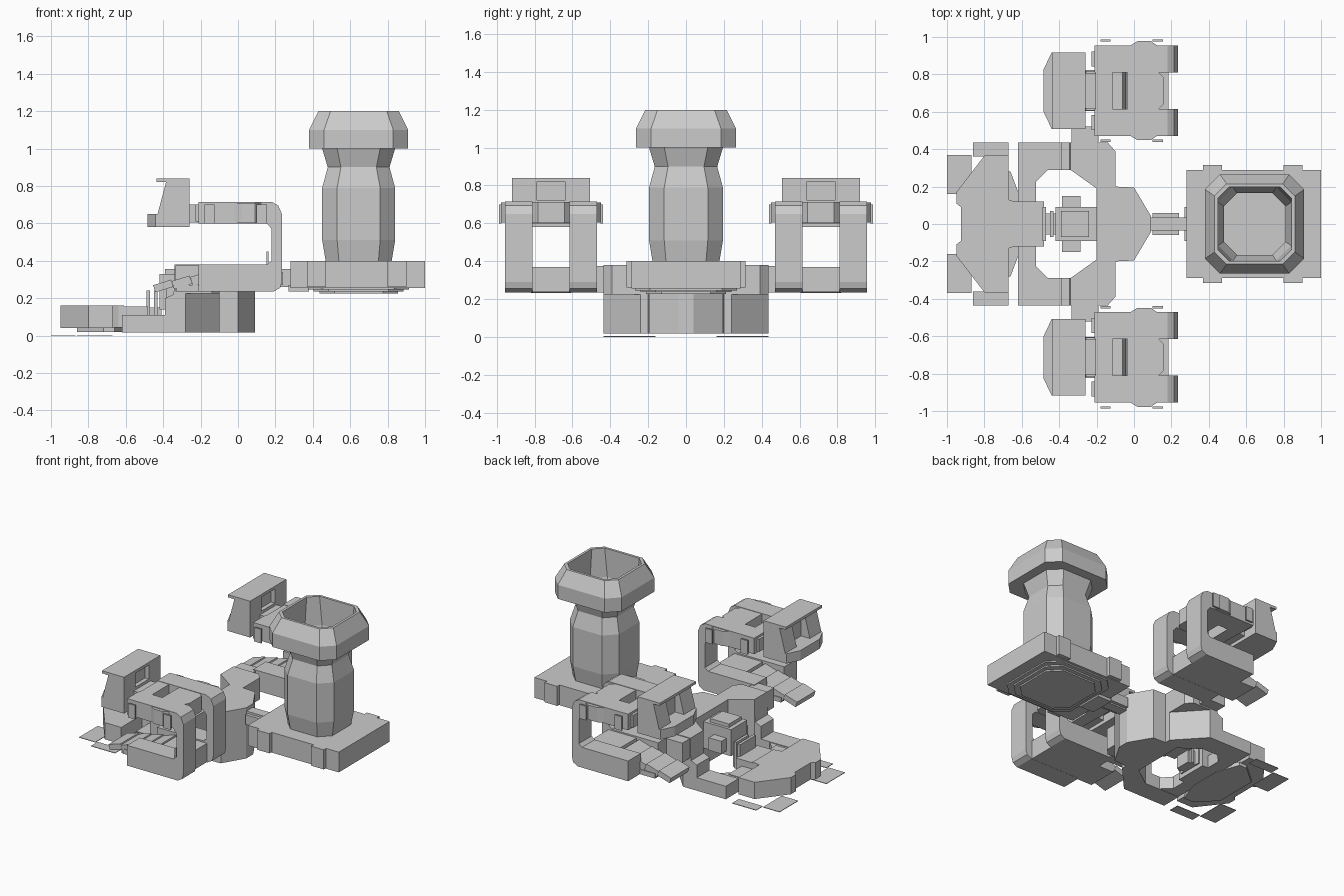
import bpy, bmesh
from mathutils import Matrix

if "Cube" in bpy.data.objects:
    bpy.data.objects.remove(bpy.data.objects["Cube"])


def finish(bm, name):
    bmesh.ops.recalc_face_normals(bm, faces=bm.faces)
    me = bpy.data.meshes.new(name)
    bm.to_mesh(me)
    bm.free()
    ob = bpy.data.objects.new(name, me)
    bpy.context.collection.objects.link(ob)
    return ob


def box(name, x, y, z, tilt=0):
    bm = bmesh.new()
    bmesh.ops.create_cube(bm, size=1)
    mid = [(a + b) / 2 for a, b in (x, y, z)]
    for v in bm.verts:
        v.co = [c * abs(r[1] - r[0]) for c, r in zip(v.co, (x, y, z))]
    m = Matrix.Translation(mid) @ Matrix.Rotation(tilt, 4, 'Y')
    bmesh.ops.transform(bm, matrix=m, verts=bm.verts)
    return finish(bm, name)


def prism(name, pts, lo, hi, axis='z'):
    """Extrude an outline along z, or an x-z profile along y."""
    bm = bmesh.new()
    place = (lambda p, h: (p[0], p[1], h)) if axis == 'z' else (lambda p, h: (p[0], h, p[1]))
    a = [bm.verts.new(place(p, lo)) for p in pts]
    b = [bm.verts.new(place(p, hi)) for p in pts]
    n = len(pts)
    bm.faces.new(a)
    bm.faces.new(b)
    for i in range(n):
        bm.faces.new((a[i], a[(i + 1) % n], b[(i + 1) % n], b[i]))
    return finish(bm, name)


def mirrored(half):
    """Complete an outline given its +y half."""
    return half + [(x, -y) for x, y in reversed(half)]


def octagon(h, c):
    f = h - c
    return [(h, -f), (h, f), (f, h), (-f, h), (-h, f), (-h, -f), (-f, -h), (f, -h)]


def loft(name, rings, cx, closed=False, caps=False):
    """Skin chamfered squares given as (half width, chamfer, z)."""
    bm = bmesh.new()
    loops = [[bm.verts.new((cx + x, y, z)) for x, y in octagon(h, c)] for h, c, z in rings]
    pairs = list(zip(loops, loops[1:])) + ([(loops[-1], loops[0])] if closed else [])
    for a, b in pairs:
        for i in range(8):
            j = (i + 1) % 8
            bm.faces.new((a[i], a[j], b[j], b[i]))
    if caps:
        bm.faces.new(loops[0])
        bm.faces.new(loops[-1])
    return finish(bm, name)


# Tower: hollow waisted column, flared collar, square base
TX = 0.645
loft('tower_column', [(.175, .07, .39), (.195, .08, .51), (.195, .08, .79),
                      (.165, .07, .90), (.195, .08, 1.0)], TX)
loft('tower_collar', [(.195, .08, 1.0), (.265, .08, 1.0), (.265, .08, 1.1),
                      (.215, .065, 1.2), (.197, .06, 1.2)], TX, closed=True)
box('tower_base', (.28, 1.0), (-.288, .288), (.255, .40))
for i, x in enumerate((.37, .80)):
    box(f'tower_base_tab_{i}', (x, x + .10), (-.315, .315), (.26, .40))
for i, h in enumerate((.27, .24, .21)):
    loft(f'tower_base_step_{i}', [(h, .08, .256), (h, .08, .246 - .01 * i)], TX, caps=True)

# Connector between tower and hub
box('connector', (.06, .29), (-.035, .035), (.26, .355))
box('connector_sleeve', (.10, .24), (-.058, .058), (.27, .34))
box('connector_foot', (.27, .38), (-.09, .09), (.235, .27))

# Hub: tall nosed block, lower and upper outlines differ at the shoulders
inner = [(-.20, .19), (-.34, .29)]
lower = inner + [(-.34, .435), (-.28, .435), (-.10, .24), (-.10, .20), (0, .195), (.092, .04)]
upper = inner + [(-.34, .435), (-.14, .435), (-.10, .39), (-.10, .20), (0, .195), (.092, .04)]
prism('hub_lower', mirrored(lower), .017, .225)
prism('hub_upper', mirrored(upper), .225, .38)
step = [(-.62, .017), (-.33, .017), (-.33, .37), (-.345, .22), (-.39, .20), (-.39, .11), (-.62, .11)]
for s in (-1, 1):
    box(f'hub_arm_{s}', (-.335, -.19), (s * .42, s * .52), (.235, .375))
    prism(f'hub_side_rail_{s}', step, s * .29, s * .435, 'y')
    prism(f'hub_corner_{s}', [(-.62, s * .30), (-.45, s * .30), (-.53, s * .22), (-.62, s * .20)],
          .02, .105)
box('hub_rear_rail', (-.62, -.525), (-.27, .27), (.02, .11))

# Mechanism inside the hub opening
box('mechanism_block', (-.42, -.19), (-.09, .09), (.14, .33))
box('mechanism_cap', (-.39, -.24), (-.07, .07), (.33, .355))
box('mechanism_cross', (-.385, -.285), (-.15, .15), (.17, .26))
box('mechanism_bridge', (-.53, -.41), (-.055, .055), (.05, .15))
for i, x in enumerate((-.49, -.45)):
    box(f'mechanism_post_{i}', (x, x + .02), (-.09 + .02 * i, .09 - .02 * i), (.05, .24))

# Rear tray with neck and thin floor sheets
prism('tray', mirrored([(-.925, .09), (-.95, .11), (-.95, .17), (-.80, .365), (-.67, .365),
                        (-.67, .13), (-.64, .12), (-.61, .12)]), .04, .16)
prism('tray_keel', mirrored([(-.86, .16), (-.72, .28), (-.66, .28), (-.60, .12)]), .018, .045)
box('tray_neck', (-.66, -.48), (-.12, .12), (.02, .155))
for s in (-1, 1):
    box(f'tray_corner_sheet_{s}', (-1.0, -.87), (s * .16, s * .37), (0, .004))
    box(f'tray_side_sheet_{s}', (-.86, -.67), (s * .36, s * .435), (0, .004))

# Side units: paired C-shaped arms, plates, louvers and a hooded pod
c_arm = [(-.21, .235), (.19, .235), (.225, .255), (.235, .29), (.235, .65), (.215, .695),
         (.18, .715), (-.21, .715), (-.21, .60), (.155, .60), (.18, .57), (.18, .40),
         (.155, .38), (-.21, .38)]
hood = [(-.26, .58), (-.26, .84), (-.435, .84), (-.435, .822), (-.385, .82), (-.43, .65), (-.44, .58)]
for s in (-1, 1):
    side = 'left' if s < 0 else 'right'
    cy = s * .713

    def sbox(name, x, y, z, tilt=0):
        return box(f'{side}_{name}', x, (cy + y[0], cy + y[1]), z, tilt)

    for t in (-1, 1):
        prism(f'{side}_c_arm_{t}', c_arm, cy + t * .098, cy + t * .242, 'y')
        for i, x in enumerate((-.18, .10)):
            prism(f'{side}_flap_{t}_{i}', [(x, .60), (x + .055, .60), (x + .055, .70), (x, .70)],
                  cy + t * .262, cy + t * .274, 'y')
        prism(f'{side}_arm_pad_{t}', [(-.04, cy + t * .23), (.02, cy + t * .265),
              (.09, cy + t * .265), (.14, cy + t * .23)], .605, .71)
        sbox(f'arm_clip_{t}', (-.228, -.20), (t * .17 - .04, t * .17 + .04), (.61, .70))
        prism(f'{side}_hood_cheek_{t}', hood, cy + t * .075, cy + t * .205, 'y')
    # Upper plates leave an opening over the louvers
    prism(f'{side}_top_plate', [(x, cy + y) for x, y in mirrored(
        [(-.035, .10), (.13, .10), (.16, .07)])], .602, .712)
    sbox('top_bridge', (-.205, -.115), (-.11, .11), (.60, .712))
    sbox('pod_link', (-.27, -.19), (-.095, .095), (.605, .70))
    sbox('lower_plate', (-.04, .185), (-.11, .11), (.236, .37))
    sbox('louver_bed', (-.33, -.03), (-.11, .11), (.236, .27))
    for i in range(4):
        x = -.45 + .1 * i
        sbox(f'louver_{i}', (x, x + .10), (-.105, .105), (.245 + .016 * i, .285 + .022 * i), -.3)
    sbox('antenna', (.152, .162), (-.22, -.20), (.38, .45))
    # Pod hood: lip, recessed centre and roof
    prism(f'{side}_pod_lip', [(x, cy + y) for x, y in mirrored(
        [(-.30, .205), (-.44, .205), (-.485, .11)])], .58, .65)
    sbox('pod_recess', (-.36, -.29), (-.09, .09), (.62, .83))
    sbox('pod_roof', (-.435, -.26), (-.14, .14), (.82, .84))
    sbox('pod_back', (-.30, -.26), (-.09, .09), (.58, .72))
